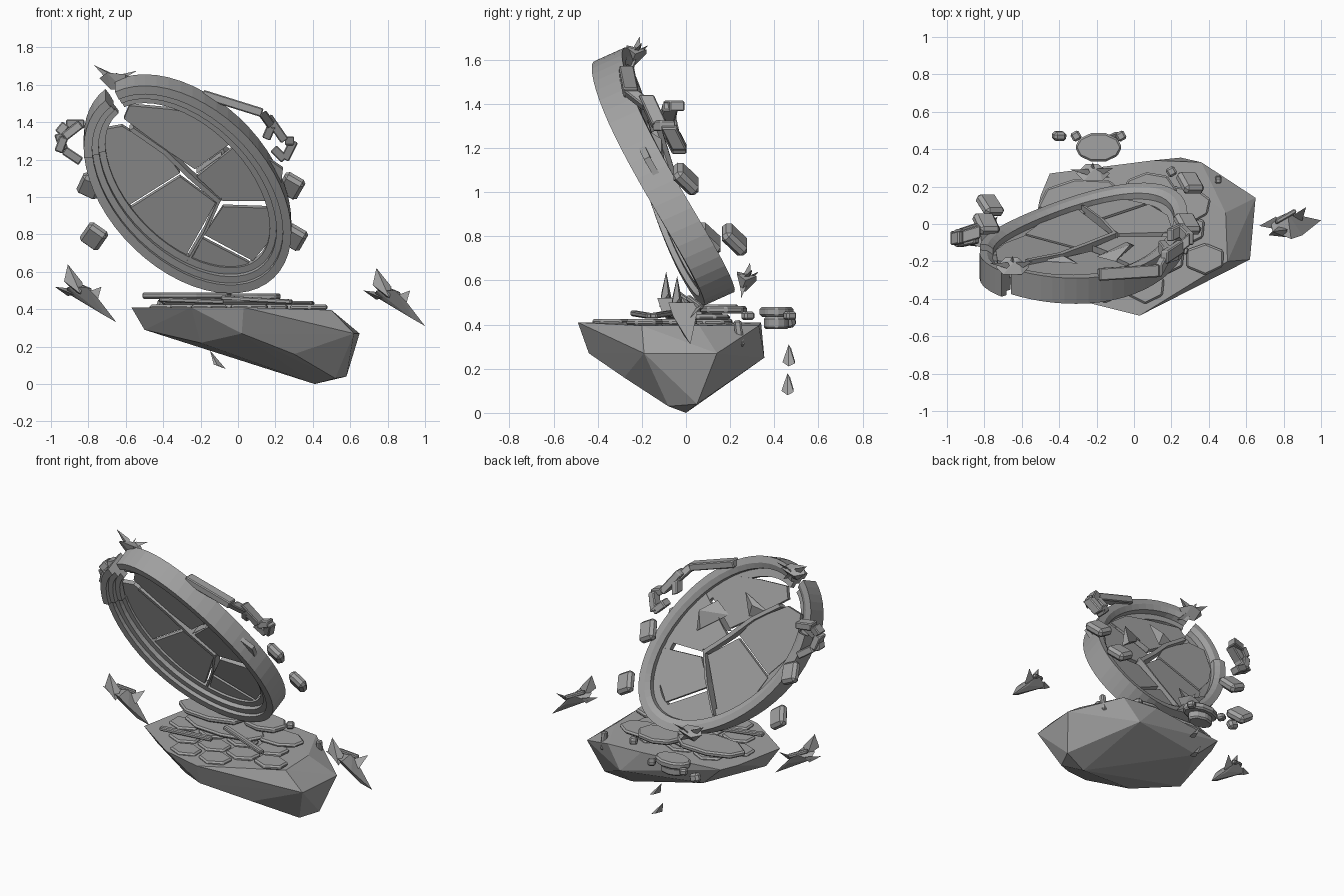
import bpy, bmesh, random
from math import sin, cos, pi, radians, sqrt, hypot
from mathutils import Vector, Matrix, Euler

if "Cube" in bpy.data.objects:
    bpy.data.objects.remove(bpy.data.objects["Cube"])
random.seed(4)

stone = bpy.data.materials.new("grey stone")
stone.use_nodes = True
GREY = (0.36, 0.36, 0.36, 1)
stone.diffuse_color = GREY
stone.node_tree.nodes["Principled BSDF"].inputs["Base Color"].default_value = GREY


def finish(name, bm, bevel=0):
    bmesh.ops.recalc_face_normals(bm, faces=bm.faces)
    mesh = bpy.data.meshes.new(name)
    bm.to_mesh(mesh)
    bm.free()
    mesh.materials.append(stone)
    ob = bpy.data.objects.new(name, mesh)
    bpy.context.collection.objects.link(ob)
    if bevel:
        mod = ob.modifiers.new("bevel", "BEVEL")
        mod.width, mod.segments = bevel, 1


def hull(name, points, offset=(0, 0, 0)):
    bm = bmesh.new()
    for p in points:
        bm.verts.new(Vector(p) + Vector(offset))
    res = bmesh.ops.convex_hull(bm, input=bm.verts)
    bmesh.ops.delete(bm, geom=[g for g in res["geom_interior"] if g.is_valid], context="VERTS")
    finish(name, bm)


def block(name, loc, size, rot=(0, 0, 0), bevel=0.02):
    bm = bmesh.new()
    turn = Euler([radians(a) for a in rot]).to_matrix().to_4x4()
    bmesh.ops.create_cube(bm, size=1, matrix=Matrix.Translation(loc) @ turn @ Matrix.Diagonal((*size, 1)))
    finish(name, bm, bevel)


def loft(name, rings, bevel=0):
    """Skin a row of equal closed loops, capping the ends."""
    bm = bmesh.new()
    rows = [[bm.verts.new(p) for p in r] for r in rings]
    n = len(rows[0])
    for a, b in zip(rows, rows[1:]):
        for i in range(n):
            bm.faces.new((a[i], a[(i + 1) % n], b[(i + 1) % n], b[i]))
    bm.faces.new(rows[0])
    bm.faces.new(rows[-1])
    finish(name, bm, bevel)


def slab(name, x, y, z, rx, ry, thick, sides=8, turn=0.0, wobble=0.0):
    outline = []
    for i in range(sides):
        t = 2 * pi * i / sides + turn
        k = 1 + random.uniform(-wobble, wobble)
        outline.append((x + rx * k * cos(t), y + ry * k * sin(t)))
    loft(name, [[(px, py, z + h) for px, py in outline] for h in (0, thick)], bevel=0.01)


# Leaning, slightly twisted sheet that carries the gate
CENTRE = Vector((-0.27, -0.13, 1.07))
NORMAL = Vector((0, -1, -0.45)).normalized()


def lean(x, z, d=0.0):
    dx, dz = x - CENTRE.x, z - CENTRE.z
    return Vector((x, CENTRE.y - 0.02 * dx - 0.45 * dz - 0.25 * dx * dz, z)) + NORMAL * d


# Broken oval ring with stepped inner rim
A, B = 0.66, 0.425
PROFILE = [(0, 0.075), (0.045, 0.075), (0.045, 0.05), (0.08, 0.05), (0.08, 0.02), (0.115, 0.02),
           (0.115, -0.02), (0.07, -0.02), (0.07, -0.055), (0.04, -0.075), (0, -0.075)]


def oval(t, inset, d):
    nx, ny = cos(t) / A, sin(t) / B
    k = inset / hypot(nx, ny)
    a, b = A * cos(t) - nx * k, B * sin(t) - ny * k
    return lean(CENTRE.x + (b - a) / sqrt(2), CENTRE.z + (a + b) / sqrt(2), d)


def arc(name, start, end, steps, shift=0.0):
    rings = []
    for i in range(steps + 1):
        t = radians(start + (end - start) * i / steps)
        rings.append([oval(t, w, d + shift) for w, d in PROFILE])
    loft(name, rings)


arc("gate_ring", 13, 322, 46)
arc("gate_ring_loose_piece", 322, 365, 7, 0.035)

# Shattered panels inside the ring
PANELS = {
    "upper_panel": [(-.61, 1.42), (-.58, 1.49), (-.36, 1.47), (-.18, 1.44), (-.01, 1.31), (-.19, 1.18), (-.23, 1.15),
                    (-.38, 1.25)],
    "right_panel": [(-.17, 1.15), (.02, 1.30), (.24, 1.15), (.22, .98), (-.08, .98), (-.22, 1.11)],
    "left_panel": [(-.74, 1.2), (-.73, 1.36), (-.62, 1.38), (-.39, 1.24), (-.31, 1.13), (-.58, .96), (-.69, 1.08)],
    "lower_left_panel": [(-.58, .94), (-.31, 1.11), (-.12, .97), (-.30, .65), (-.46, .72)],
    "lower_right_panel": [(-.08, .95), (.21, .94), (.18, .78), (.08, .66), (-.18, .80)],
    "bottom_panel": [(-.19, .78), (.06, .65), (-.04, .59), (-.16, .57), (-.27, .63)],
}
for name, shape in PANELS.items():
    loft(name, [[lean(x, z, d) for x, z in shape] for d in (-0.025, 0.005)])

# Crack ribs running between the panels
RIBS = [[(-.57, 1.37), (-.39, 1.245), (-.25, 1.11), (-.10, .98)], [(-.10, .99), (-.17, .83), (-.27, .66)],
        [(-.21, 1.14), (-.10, 1.22)]]
for path in RIBS:
    rings = []
    for x, z in path:
        rings.append([lean(x + s, z + s * 0.6, d) for s, d in ((-.011, -.05), (.011, -.05), (.011, .02), (-.011, .02))])
    loft("crack_rib", rings)

# Splinters standing off the back of the panels
hull("rear_splinter", [lean(-.2, 1.22, -.03), lean(-.02, 1.2, -.1), lean(0, 1.08, -.03), lean(-.1, 1.28, -.04),
                       lean(-.04, 1.1, -.06)])
hull("rear_splinter_small", [lean(-.5, 1.3, -.02), lean(-.3, 1.38, -.06), lean(-.35, 1.25, -.03), lean(-.38, 1.32, -.07)])

# Floating rock
TOP = [(-.57, -.2), (-.5, .15), (-.45, .27), (-.1, .29), (.1, .34), (.36, .33), (.49, .06), (.5, -.2),
       (.03, -.49), (-.25, -.42)]
rock = [(x, y, 0.41 if x < 0.3 else 0.395) for x, y in TOP]
rock += [(.65, .14, .27), (.62, -.19, .27), (.25, .355, .25), (.02, -.44, .27), (-.5, -.15, .29), (-.3, .24, .27),
         (-.2, -.28, .22), (.41, 0, 0), (.58, .05, .04), (.52, -.08, .03), (.3, -.28, .16)]
hull("floating_rock", rock)

# Paving tiles on the rock
for row in range(-3, 3):
    for col in range(-3, 3):
        x, y = 0.06 + 0.215 * col + 0.107 * (row % 2), -0.03 + 0.155 * row
        inside = all((q[0] - p[0]) * (y - p[1]) - (q[1] - p[1]) * (x - p[0]) < -0.07 * hypot(q[0] - p[0], q[1] - p[1])
                     for p, q in zip(TOP, TOP[1:] + TOP[:1]))
        if inside:
            slab("paving_tile", x, y, 0.395, 0.112, 0.088, 0.03, 6, pi / 6, 0.07)

# Raised slabs under the gate
slab("step_slab", -.27, .12, .455, .24, .13, .035, 8, .2, .05)
slab("step_slab", .08, .17, .45, .15, .11, .035, 8, .1, .05)
slab("step_slab", -.12, .04, .425, .3, .14, .025, 9, 0, .05)
slab("step_slab", .25, .1, .42, .17, .11, .025, 8, .3, .05)
slab("floating_slab", -.19, .41, .435, .125, .08, .045, 10)
slab("floating_slab_base", -.19, .41, .38, .09, .06, .055, 8)
block("loose_beam", (.1, -.08, .45), (.4, .035, .025), (0, 3, -20), .006)
block("loose_beam", (-.25, -.2, .445), (.35, .035, .025), (0, 2, 12), .006)
for x, y in ((-.07, .47), (-.31, .47), (.2, .28)):
    block("slab_clip", (x, y, .44), (.05, .05, .04), (0, 0, 30), .01)
block("floating_pebble", (-.40, .47, .42), (.07, .05, .06), (10, 20, 0), .015)
for x, y, z in ((.23, .22, .34), (.45, .24, .36)):
    block("rock_peg", (x, y, z), (.035, .035, .12), (8, 0, 0), .008)


# Falling shards
def shard(x, y, z):
    hull("falling_shard", [(-.04, 0, .055), (-.03, .012, .035), (.0, -.028, -.025), (.03, .028, -.03), (.045, 0, -.045),
                           (-.02, -.02, -.02), (0, .028, -.02)], (x, y, z))


shard(-.11, .46, .125)
shard(-.1, .465, .255)


# Winged crystal clusters floating either side
def crystal(x, y, z):
    at = (x, y, z)
    hull("crystal_body", [(-.10, -.03, .03), (-.11, .03, .0), (-.02, .07, .03), (.0, -.07, .03), (.06, -.05, -.03),
                          (.05, .05, -.06), (.16, .03, -.16), (.09, 0, -.12), (-.05, 0, -.03)], at)
    hull("crystal_spike", [(-.10, -.03, .15), (-.12, -.05, .06), (-.03, -.06, -.01), (-.06, .0, .0), (-.02, -.02, .05)], at)
    hull("crystal_fin", [(-.17, .0, .03), (-.08, .05, .02), (-.07, -.02, -.01), (-.1, .03, -.02)], at)
    hull("crystal_wing", [(.0, .05, .0), (.08, .10, .03), (.06, .03, -.04), (-.02, .03, -.03)], at)
    block("crystal_peg", (x - .03, y + .05, z + .03), (.13, .025, .025), (0, 20, 30), .006)


crystal(.84, -.01, .47)
crystal(-.81, -.06, .49)


# Spiked bosses on the ring
def boss(x, y, z):
    hull("ring_boss", [(-.09, 0, .01), (-.05, -.04, .04), (.05, -.04, .03), (.09, 0, 0), (.03, .05, .02),
                       (-.04, .05, 0), (-.03, 0, -.05), (.04, -.02, -.05)], (x, y, z))
    for tip in ((-.12, .02, .08), (.11, .03, .05), (.09, -.02, -.08), (0, .06, .04)):
        t = Vector(tip)
        hull("boss_spike", [t, t * .2 + Vector((0, .02, .02)), t * .2 + Vector((.02, -.02, 0)),
                            t * .2 + Vector((-.02, 0, -.02))], (x, y, z))


boss(-.65, -.23, 1.625)
boss(-.22, .27, .6)

# Loose blocks around the ring
for x, y, z, tilt in ((-.79, 0, 1.06, 25), (-.77, .1, .79, 35), (.285, .0, 1.06, 30), (.30, .22, .785, 30)):
    block("loose_block", (x, y, z), (.12, .06, .14), (42, tilt, 0), .018)


# Angular brackets torn off the rim
def bracket(name, path, w=0.034):
    for p, q in zip(path, path[1:]):
        a, b = Vector(p), Vector(q)
        side = (b - a).cross(Vector((0, 1, 0))).normalized() * w * .7
        deep = Vector((0, w, 0))
        loft(name, [[c + side + deep, c + side - deep, c - side - deep, c - side + deep] for c in (a, b)], bevel=0.006)


bracket("left_bracket", [(-.82, -.04, 1.39), (-.92, -.07, 1.39), (-.96, -.08, 1.34), (-.93, -.06, 1.25), (-.84, -.03, 1.19)])
bracket("left_bracket", [(-.84, -.07, 1.39), (-.93, -.09, 1.32), (-.96, -.07, 1.24)])
bracket("right_bracket", [(-.19, -.27, 1.55), (.13, -.25, 1.45), (.18, -.16, 1.38), (.15, -.12, 1.31)])
bracket("right_bracket", [(.16, -.18, 1.43), (.25, -.12, 1.30), (.30, -.08, 1.30), (.25, -.03, 1.20), (.19, -.06, 1.26)])
